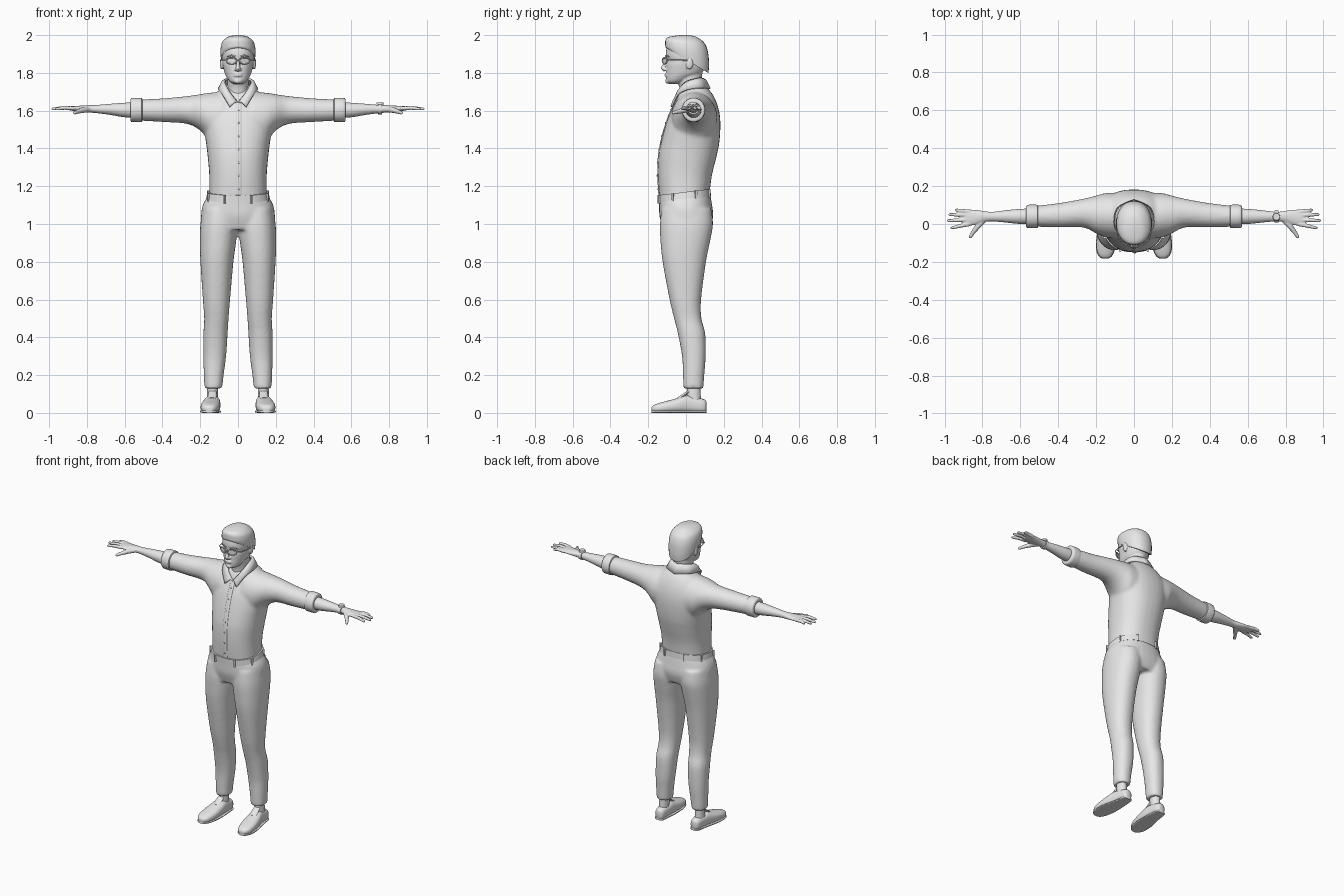
import bpy, bmesh, math
from mathutils import Vector, Matrix

if "Cube" in bpy.data.objects:
    bpy.data.objects.remove(bpy.data.objects["Cube"], do_unlink=True)

GREY = (0.8, 0.8, 0.8, 1)
grey = bpy.data.materials.new("plain grey")
grey.use_nodes = True
grey.diffuse_color = GREY
grey.node_tree.nodes["Principled BSDF"].inputs["Base Color"].default_value = GREY


def spline(rows, steps):
    """Catmull-Rom interpolation between rows of numbers."""
    out = []
    for i in range(len(rows) - 1):
        p0, p1 = rows[max(i - 1, 0)], rows[i]
        p2, p3 = rows[i + 1], rows[min(i + 2, len(rows) - 1)]
        for s in range(steps):
            t = s / steps
            out.append([b + 0.5 * t * (c - a + t * (2*a - 5*b + 4*c - d + t * (3*(b - c) + d - a)))
                        for a, b, c, d in zip(p0, p1, p2, p3)])
    return out + [list(rows[-1])]


def bridge(bm, rings, closed=False):
    """Skin a series of vertex rings, capping the ends of an open one."""
    pairs = list(zip(rings, rings[1:] + rings[:1]))
    for r, q in pairs if closed else pairs[:-1]:
        for i in range(len(r)):
            j = (i + 1) % len(r)
            bm.faces.new((r[i], r[j], q[j], q[i]))
    if not closed:
        bm.faces.new(rings[0])
        bm.faces.new(rings[-1])


def loft(bm, axis, rows, power=2.0, steps=4, sides=32):
    """Rows are (position, a min, a max, b min, b max, optional tilt)."""
    rings = []
    for t, a0, a1, b0, b1, *tilt in spline(rows, steps):
        ring = []
        for k in range(sides):
            ang = math.tau * k / sides
            c, s = math.cos(ang), math.sin(ang)
            a = (a0 + a1) / 2 + (a1 - a0) / 2 * math.copysign(abs(c) ** (2 / power), c)
            b = (b0 + b1) / 2 + (b1 - b0) / 2 * math.copysign(abs(s) ** (2 / power), s)
            h = t + (tilt[0] * b if tilt else 0)
            ring.append(bm.verts.new({"x": (h, a, b), "y": (a, h, b), "z": (a, b, h)}[axis]))
        rings.append(ring)
    bridge(bm, rings)


def tube(bm, points, radii, ref=(0, 0, 1), flat=1.0, closed=False, sides=12):
    """Tapered round tube along a path; flat squashes it along ref."""
    pts, rings = [Vector(p) for p in points], []
    n = len(pts)
    for i, p in enumerate(pts):
        prev = pts[i - 1] if closed or i else p
        nxt = pts[(i + 1) % n] if closed or i < n - 1 else p
        side = (nxt - prev).cross(Vector(ref)).normalized()
        up = side.cross(nxt - prev).normalized()
        r = radii[i] if isinstance(radii, (list, tuple)) else radii
        rings.append([bm.verts.new(p + side * r * math.cos(math.tau * k / sides)
                                   + up * r * flat * math.sin(math.tau * k / sides))
                      for k in range(sides)])
    bridge(bm, rings, closed)


def blob(bm, centre, size):
    bmesh.ops.create_uvsphere(bm, u_segments=16, v_segments=10, radius=1,
                              matrix=Matrix.Translation(centre) @ Matrix.Diagonal((*size, 1)))


def finish(name, bm, mirror=False, voxel=0, relax=0, thick=0):
    bmesh.ops.recalc_face_normals(bm, faces=bm.faces)
    mesh = bpy.data.meshes.new(name)
    bm.to_mesh(mesh)
    bm.free()
    mesh.materials.append(grey)
    ob = bpy.data.objects.new(name, mesh)
    bpy.context.collection.objects.link(ob)
    bpy.ops.object.select_all(action="DESELECT")
    ob.select_set(True)
    bpy.context.view_layer.objects.active = ob
    bpy.ops.object.shade_smooth_by_angle(angle=math.radians(45))
    if mirror:
        mod = ob.modifiers.new("Mirror", "MIRROR")
        mod.use_mirror_merge = thick > 0
    if thick:
        mod = ob.modifiers.new("Thickness", "SOLIDIFY")
        mod.thickness, mod.offset = thick, 0
    if voxel:
        mod = ob.modifiers.new("Blend", "REMESH")
        mod.mode, mod.voxel_size, mod.use_smooth_shade = "VOXEL", voxel, True
        mod = ob.modifiers.new("Relax", "SMOOTH")
        mod.factor, mod.iterations = 0.5, relax
    return ob


# Shirt: torso and sleeves blended together
torso = [(1.13, -.153, .153, -.14, .122), (1.25, -.152, .152, -.148, .136),
         (1.35, -.16, .16, -.146, .16), (1.42, -.168, .168, -.135, .175),
         (1.5, -.18, .18, -.115, .182), (1.57, -.185, .185, -.092, .18),
         (1.63, -.165, .165, -.064, .167), (1.68, -.13, .13, -.04, .145),
         (1.715, -.09, .09, -.015, .118), (1.74, -.06, .06, 0, .09)]
bm = bmesh.new()
loft(bm, "z", torso, 2.3)
for s in (1, -1):
    loft(bm, "x", [(s * x, *r) for x, *r in (
        (.08, -.08, .165, 1.42, 1.7), (.15, -.07, .163, 1.44, 1.695), (.2, -.05, .15, 1.495, 1.687),
        (.27, -.018, .133, 1.53, 1.677), (.4, -.018, .11, 1.54, 1.665), (.54, -.014, .094, 1.548, 1.658))])
finish("shirt", bm, voxel=.01, relax=5)

# Rolled cuffs
bm = bmesh.new()
loft(bm, "x", [(.507, -.01, .09, 1.55, 1.655), (.51, -.021, .101, 1.54, 1.667), (.54, -.022, .102, 1.539, 1.668),
               (.565, -.02, .1, 1.541, 1.666), (.57, -.01, .09, 1.55, 1.655)], steps=2)
finish("rolled_cuffs", bm, mirror=True)

# Button placket following the chest
def chest_y(z):
    for a, b in zip(torso, torso[1:]):
        if a[0] <= z <= b[0]:
            return a[3] + (b[3] - a[3]) * (z - a[0]) / (b[0] - a[0])

heights = [1.15 + i * .035 for i in range(15)]
bm = bmesh.new()
tube(bm, [(.004, chest_y(z), z) for z in heights], .015, ref=(0, 1, 0), flat=.3)
finish("button_placket", bm)
bm = bmesh.new()
for z in heights[1::2]:
    blob(bm, (.004, chest_y(z) - .005, z), (.005, .003, .005))
finish("shirt_buttons", bm)

# Folded collar
upper = spline([(0, -.052, 1.64), (.04, -.04, 1.69), (.068, -.005, 1.745), (.058, .06, 1.768), (0, .09, 1.768)], 5)
lower = spline([(.043, -.078, 1.62), (.083, -.045, 1.685), (.102, .01, 1.712), (.082, .085, 1.72), (0, .125, 1.715)], 5)
bm = bmesh.new()
rows = [[bm.verts.new(Vector(u).lerp(Vector(l), f) + Vector((0, 0, lift)))
         for f, lift in ((0, 0), (.4, .012), (1, 0))] for u, l in zip(upper, lower)]
for r, q in zip(rows, rows[1:]):
    for i in range(2):
        bm.faces.new((r[i], r[i + 1], q[i + 1], q[i]))
finish("collar", bm, mirror=True, thick=.012)

# Trousers: hips and legs blended together
bm = bmesh.new()
loft(bm, "z", [(1.15, -.16, .16, -.145, .127, .12), (1.1, -.187, .187, -.143, .138, 0),
               (1.04, -.196, .196, -.14, .144, 0), (.97, -.19, .19, -.12, .125, 0)], 2.3)
for s in (1, -1):
    loft(bm, "z", [(z, s * a, s * b, *r) for z, a, b, *r in (
        (1.08, 0, .187, -.13, .135), (1, .001, .199, -.138, .143), (.92, .008, .202, -.136, .13),
        (.8, .024, .199, -.124, .106), (.6, .042, .186, -.087, .08), (.5, .05, .179, -.063, .082),
        (.42, .055, .183, -.043, .102), (.3, .063, .183, -.021, .104), (.2, .076, .181, -.016, .097),
        (.13, .083, .178, -.014, .092))], 2.2)
finish("trousers", bm, voxel=.01, relax=4)

# Waistband with belt loops
bm = bmesh.new()
loft(bm, "z", [(1.13, -.17, .17, -.147, .132, .12), (1.17, -.162, .162, -.149, .13, .12)], 2.3)
finish("waistband", bm)
bm = bmesh.new()
for deg in (25, 65, 115, 155, 205, 245, 295, 335):
    a = math.radians(deg)
    x, y = .166 * math.cos(a), -.009 + .141 * math.sin(a)
    x, y = x * 1.03, y * 1.03
    bmesh.ops.create_cube(bm, size=1, matrix=Matrix.Translation((x, y, 1.148 + .12 * y))
                          @ Matrix.Rotation(a, 4, "Z") @ Matrix.Diagonal((.014, .011, .046, 1)))
finish("belt_loops", bm)

# Ankles, shoes and soles
bm = bmesh.new()
loft(bm, "z", [(.05, .105, .165, .005, .08), (.15, .105, .162, .005, .075)])
finish("ankles", bm, mirror=True)
shoe = [(.108, .118, .148, .015, .06), (.095, .103, .163, 0, .072), (.04, .097, .172, 0, .086),
        (0, .094, .18, 0, .092), (-.04, .093, .19, 0, .08), (-.09, .095, .197, 0, .066),
        (-.14, .105, .196, 0, .053), (-.17, .12, .183, .002, .042), (-.182, .137, .166, .01, .03)]
bm = bmesh.new()
loft(bm, "y", shoe, 2.5)
tube(bm, [(.138, -.04, .075), (.136, -.01, .095), (.135, .012, .112)], [.022, .024, .02], flat=.35)
finish("shoes", bm, mirror=True)
bm = bmesh.new()
loft(bm, "y", [(y, a - .003, b + .003, 0, .014) for y, a, b, *_ in shoe], 4)
finish("soles", bm, mirror=True)

# Forearms and hands
bm = bmesh.new()
loft(bm, "x", [(.52, 0, .082, 1.56, 1.645), (.6, 0, .08, 1.565, 1.642), (.68, .008, .072, 1.578, 1.636),
               (.75, .014, .064, 1.587, 1.63), (.79, .01, .068, 1.59, 1.629), (.84, -.005, .075, 1.595, 1.626),
               (.88, -.01, .076, 1.6, 1.624), (.9, -.004, .07, 1.604, 1.62)])
for root, tip, reach in ((.066, .074, .945), (.046, .05, .98), (.022, .018, .988), (-.001, -.02, .968)):
    tube(bm, [(.87, root, 1.612), (.92, (root + tip) / 2, 1.615), (reach - .008, tip, 1.609), (reach, tip, 1.608)],
         [.011, .0105, .008, .004])
tube(bm, [(.79, .025, 1.607), (.825, -.012, 1.602), (.85, -.045, 1.594), (.866, -.07, 1.588), (.869, -.074, 1.587)],
     [.015, .015, .011, .009, .004])
finish("arms_and_hands", bm, mirror=True, voxel=.004, relax=3)

# Wristwatch on the left arm
bm = bmesh.new()
loft(bm, "x", [(.742, .008, .07, 1.58, 1.636), (.762, .008, .07, 1.58, 1.636)])
bmesh.ops.create_cone(bm, cap_ends=True, segments=24, radius1=.02, radius2=.018, depth=.012,
                      matrix=Matrix.Translation((.752, .038, 1.638)))
finish("wristwatch", bm)

# Head, neck, nose and ears blended together
bm = bmesh.new()
loft(bm, "z", [(z, -w, w, f, b) for z, w, f, b in (
    (1.742, .024, -.088, -.03), (1.755, .045, -.102, 0), (1.78, .062, -.105, .05), (1.8, .071, -.105, .085),
    (1.84, .081, -.104, .106), (1.866, .084, -.099, .114), (1.885, .086, -.107, .116), (1.92, .086, -.105, .113),
    (1.96, .078, -.09, .095), (1.985, .05, -.06, .055))], 2.2)
loft(bm, "z", [(1.6, -.06, .06, -.035, .09), (1.7, -.056, .056, -.032, .085), (1.76, -.056, .056, -.045, .083),
               (1.82, -.06, .06, -.05, .09)])
tube(bm, [(0, -.1, 1.875), (0, -.113, 1.845), (0, -.122, 1.824), (0, -.11, 1.812)], [.007, .01, .013, .01], ref=(0, 1, 0))
for s in (1, -1):
    blob(bm, (s * .012, -.11, 1.818), (.008, .01, .007))
    blob(bm, (s * .086, .018, 1.85), (.01, .02, .032))
for z in (1.785, 1.794):
    blob(bm, (0, -.102, z), (.024, .012, .005))
blob(bm, (0, -.094, 1.757), (.022, .016, .015))
finish("head", bm, voxel=.004, relax=3)

# Short hair with a slanted hairline
bm = bmesh.new()
loft(bm, "z", [(z, -w, w, f, b, t) for z, w, f, b, t in (
    (1.87, .089, -.104, .119, -.6), (1.895, .092, -.109, .122, -.4), (1.93, .092, -.11, .117, -.2),
    (1.962, .084, -.109, .102, -.1), (1.982, .066, -.1, .075, -.04), (1.994, .045, -.075, .045, 0),
    (2, .015, -.03, .012, 0))], 2.2)
finish("hair", bm)

# Eyebrows and glasses
bm = bmesh.new()
tube(bm, [(.015, -.108, 1.888), (.035, -.105, 1.893), (.058, -.09, 1.886)], [.003, .004, .002])
finish("eyebrows", bm, mirror=True)
bm = bmesh.new()
rim = [(.034 + .027 * math.cos(a), -.113 + .012 * math.cos(a), 1.864 + .017 * math.sin(a))
       for a in (math.tau * i / 24 for i in range(24))]
tube(bm, rim, .0035, ref=(0, 1, 0), closed=True, sides=8)
tube(bm, [(0, -.125, 1.869), (.009, -.124, 1.867)], .003, sides=8)
tube(bm, [(.06, -.1, 1.868), (.08, -.085, 1.868), (.09, -.04, 1.868), (.092, .02, 1.866)], .003, sides=8)
bm.faces.new([bm.verts.new(p) for p in rim])
finish("glasses", bm, mirror=True)
